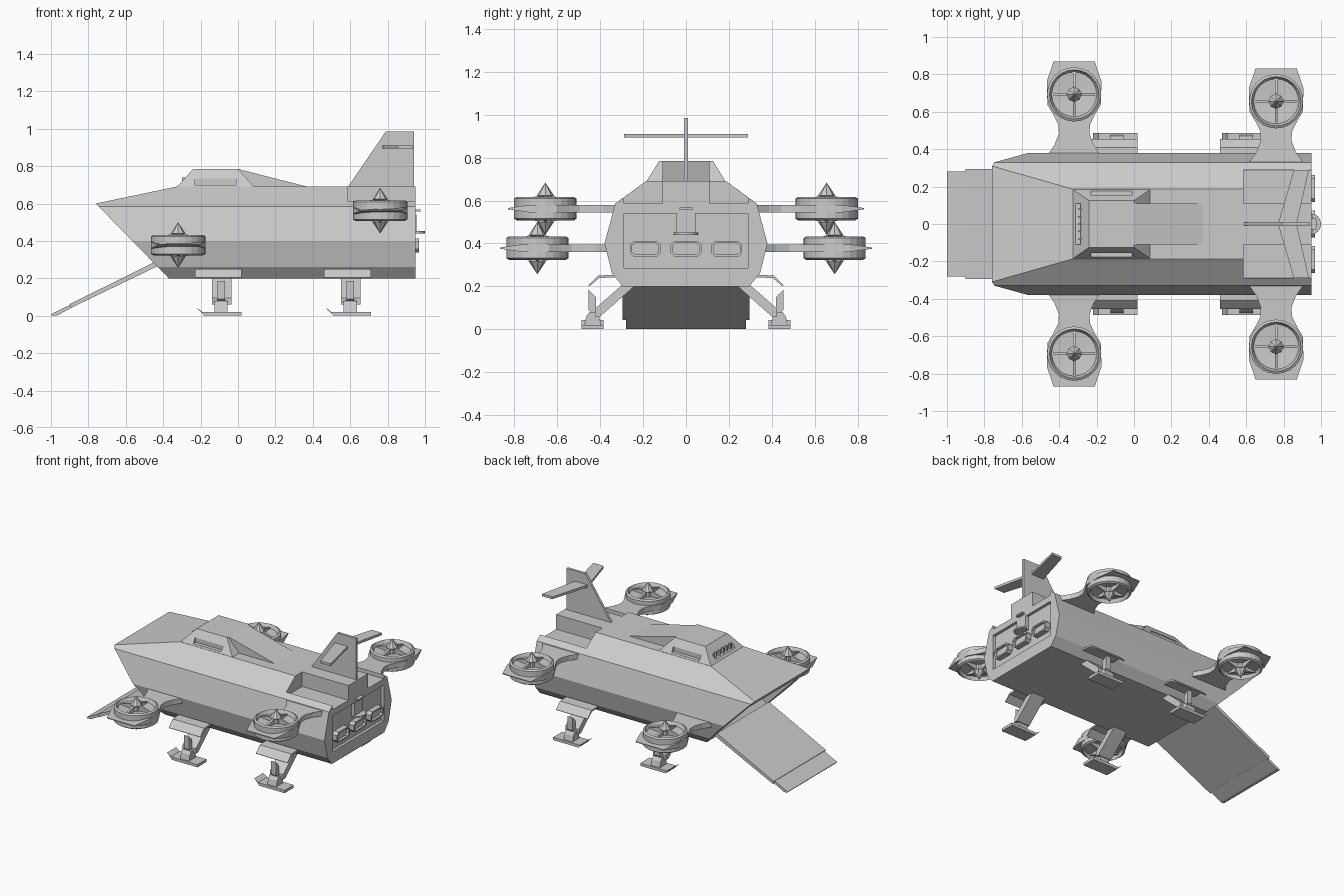
import bpy, bmesh, math
from mathutils import Vector

if "Cube" in bpy.data.objects:
    bpy.data.objects.remove(bpy.data.objects["Cube"])


def finish(name, bm):
    bmesh.ops.remove_doubles(bm, verts=bm.verts, dist=1e-5)
    bmesh.ops.recalc_face_normals(bm, faces=bm.faces)
    me = bpy.data.meshes.new(name)
    bm.to_mesh(me)
    bm.free()
    ob = bpy.data.objects.new(name, me)
    bpy.context.collection.objects.link(ob)
    return ob


def prism(name, pts, axis, lo, hi):
    """Extrude a 2D profile along an axis from lo to hi."""
    put = {'x': lambda a, b, t: (t, a, b),
           'y': lambda a, b, t: (a, t, b),
           'z': lambda a, b, t: (a, b, t)}[axis]
    bm = bmesh.new()
    A = [bm.verts.new(put(a, b, lo)) for a, b in pts]
    B = [bm.verts.new(put(a, b, hi)) for a, b in pts]
    bm.faces.new(A)
    bm.faces.new(B[::-1])
    for i in range(len(pts)):
        j = (i + 1) % len(pts)
        bm.faces.new((A[i], A[j], B[j], B[i]))
    return finish(name, bm)


def box(name, x0, x1, y0, y1, z0, z1):
    return prism(name, [(x0, y0), (x1, y0), (x1, y1), (x0, y1)], 'z', z0, z1)


def solid(name, half):
    """Convex solid from points on +y, mirrored to -y."""
    bm = bmesh.new()
    for x, y, z in half:
        for s in (1, -1):
            bm.verts.new((x, y * s, z))
    bmesh.ops.convex_hull(bm, input=bm.verts)
    bmesh.ops.dissolve_limit(bm, angle_limit=math.radians(1.5), verts=bm.verts, edges=bm.edges)
    return finish(name, bm)


def lathe(name, prof, seg, loc):
    bm = bmesh.new()
    vs = [bm.verts.new((r, 0, z)) for r, z in prof]
    es = [bm.edges.new(p) for p in zip(vs, vs[1:])]
    bmesh.ops.spin(bm, geom=vs + es, cent=(0, 0, 0), axis=(0, 0, 1),
                   angle=2 * math.pi, steps=seg)
    ob = finish(name, bm)
    ob.location = loc
    return ob


def cut(ob, cutters):
    bpy.context.view_layer.objects.active = ob
    for c in cutters:
        m = ob.modifiers.new('cut', 'BOOLEAN')
        m.operation, m.object, m.solver = 'DIFFERENCE', c, 'EXACT'
        bpy.ops.object.modifier_apply(modifier=m.name)
        bpy.data.objects.remove(c)


# Hull: faceted section, slanted chin, sloped nose
section = [(.295, .2), (.345, .26), (.38, .4), (.33, .585)]
pts = [(-.76 + (.6 - z) * .975, y, z) for y, z in section]
pts += [(.95, y, z) for y, z in section + [(.187, .69)]]
pts += [(-.76, .31, .6), (-.33, .187, .69)]
hull = solid('hull', pts)
cut(hull, [
    box('cut_deck_a', .585, 1.1, .11, .29, .585, .8),
    box('cut_deck_b', .585, 1.1, -.29, -.11, .585, .8),
    box('cut_tail_panel', .93, 1.1, -.29, .29, .285, .54),
    prism('cut_chin', [(-.74, .48), (-.69, .53), (-.645, .575), (-.39, .32), (-.49, .23)], 'y', -.28, .28)])

# Cabin with window recesses, and sloped fairing behind it
cabin = solid('cabin', [(-.24, .125, .785), (0, .125, .785), (-.33, .187, .685), (.09, .187, .685)])
cut(cabin, [box('cut_window_a', -.23, -.01, .15, .3, .7, .735),
            box('cut_window_b', -.23, -.01, -.3, -.15, .7, .735),
            box('cut_windshield', -.4, -.285, -.11, .11, .705, .74)])
for i in range(5):
    y = -.08 + i * .04
    box('windshield_bar', -.3, -.28, y - .004, y + .004, .705, .74)
prism('cabin_fairing', [(-.02, .785), (0, .785), (.37, .69), (.37, .68), (-.02, .68)], 'y', -.11, .11)

# Tail fin and swept stabilizer
prism('tail_fin', [(.585, .685), (.79, .985), (.94, .985), (.94, .685)], 'y', -.009, .009)
prism('stabilizer', [(.77, 0), (.855, .29), (.935, .29), (.87, 0), (.935, -.29), (.855, -.29)],
      'z', .893, .91)

# Rear exhaust frames
for y in (-.19, 0, .19):
    w, h, c = .072, .037, .018
    outline = [(w, c - h), (w, h - c), (w - c, h), (c - w, h), (-w, h - c), (-w, c - h), (c - w, -h), (w - c, -h)]
    frame = prism('exhaust_frame', [(y + a, .375 + b) for a, b in outline], 'x', .925, .968)
    cut(frame, [prism('cut_exhaust', [(y + a * .85, .375 + b * .75) for a, b in outline], 'x', .95, 1)])

# Rear step and lamp
box('rear_hatch', .92, .955, -.045, .045, .44, .54)
arc = [(.95 + .05 * math.cos(t), .055 * math.sin(t)) for t in [math.radians(a) for a in range(-90, 91, 20)]]
prism('rear_step', arc, 'z', .44, .452)
box('rear_lamp', .945, .975, -.03, .03, .557, .567)

# Loading ramp
prism('ramp', [(-.45, .285), (-.9, .062), (-.893, .042), (-.43, .265)], 'y', -.295, .295)
prism('ramp_tip', [(-.89, .062), (-1, .008), (-.995, 0), (-.97, 0), (-.885, .045)], 'y', -.28, .28)


# Ducted rotors on flared wing plates
def rotor(n, cx, cy, cz, s):
    edge = [(.15, -.335), (.105, -.27), (.082, -.21), (.085, -.16), (.11, -.11), (.143, -.055),
            (.146, .07), (.11, .175)]
    loop = [(cx + a, s * (cy + b)) for a, b in edge] + [(cx - a, s * (cy + b)) for a, b in reversed(edge)]
    wing = prism(n + '_wing', loop, 'z', cz - .018, cz + .018)
    for v in wing.data.vertices:          # taper the outer tip
        if abs(v.co.y) > cy + .17:
            v.co.z = cz + (v.co.z - cz) * .15
    loc = (cx, s * cy, cz)
    top = [(0, .02), (.12, .03), (.132, .055), (.145, .047)]
    lathe(n + '_duct', top + [(r, -z) for r, z in reversed(top)], 24, loc)
    spike = [(0, .122), (.04, .062), (.03, .055)]
    lathe(n + '_hub', spike + [(r, -z) for r, z in reversed(spike)], 8, loc)
    vane = [(-.122, .035), (0, .07), (.122, .035), (.122, -.035), (0, -.07), (-.122, -.035)]
    for ax in 'xy':
        prism(n + '_vane', vane, ax, -.007, .007).location = loc


# Landing gear: bay door, strut, ankle and ski foot
def gear(n, cx, s):
    def part(name, prof, x0, x1):
        return prism(n + name, [(s * y, z) for y, z in prof], 'x', cx + x0, cx + x1)
    part('_door', [(.32, .255), (.41, .25), (.455, .205), (.45, .2), (.405, .238), (.32, .243)], -.14, .11)
    part('_strut', [(.235, .205), (.30, .205), (.425, .095), (.425, .06), (.40, .06)], -.05, .055)
    part('_piston', [(.42, .06), (.42, .15), (.455, .185), (.455, .09)], -.02, .02)
    part('_ankle', [(.395, .018), (.405, .06), (.42, .08), (.45, .08), (.465, .06), (.475, .018)], -.035, .035)
    foot = [(-.13, .042), (-.10, .02), (.11, .02), (.11, 0), (-.09, 0)]
    prism(n + '_foot', [(cx + a, b) for a, b in foot], 'y', *sorted((s * .385, s * .487)))


for s, side in ((1, 'far'), (-1, 'near')):
    rotor('front_rotor_' + side, -.32, .693, .378, s)
    rotor('rear_rotor_' + side, .76, .656, .562, s)
    gear('front_gear_' + side, -.09, s)
    gear('rear_gear_' + side, .60, s)
